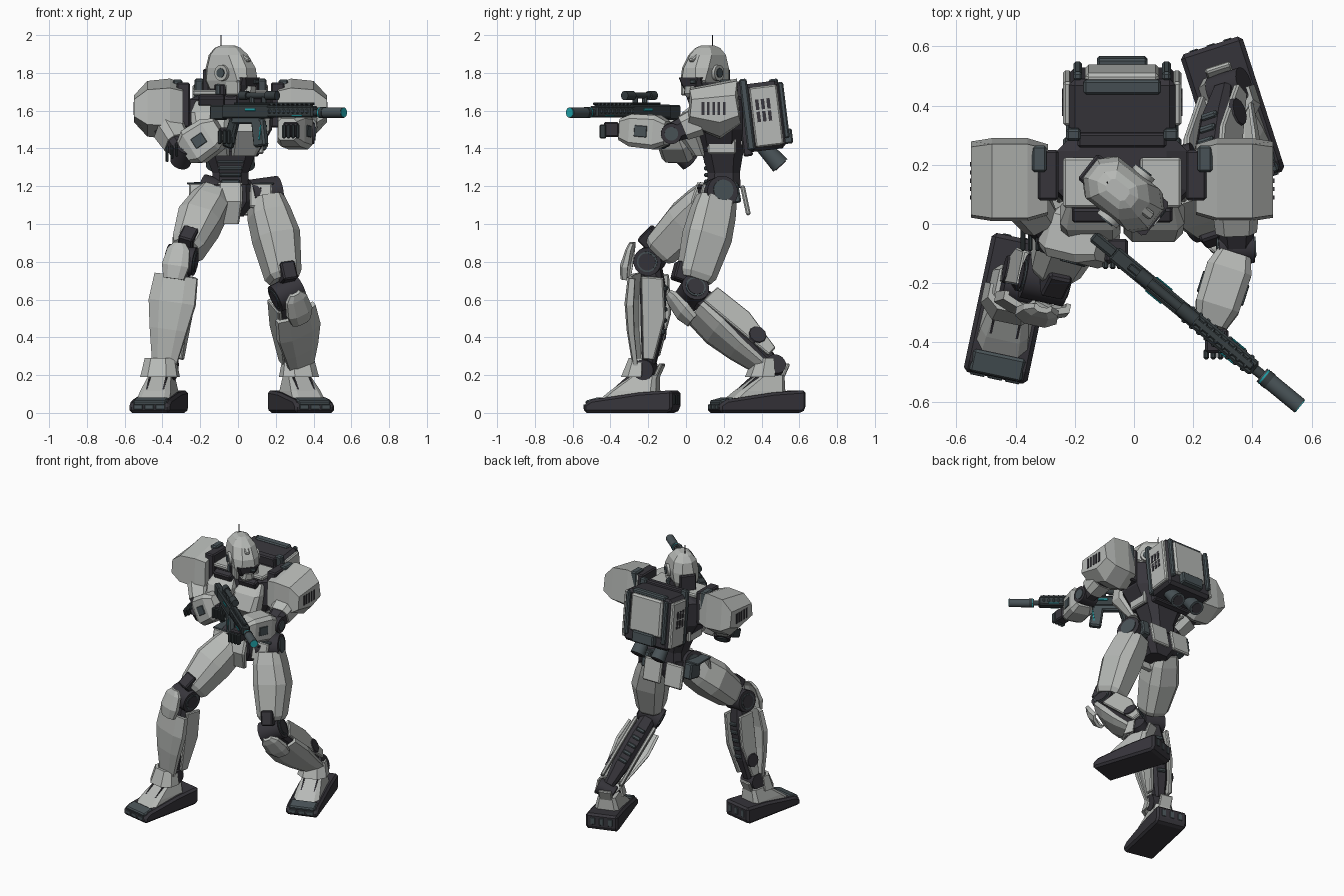
import bpy, bmesh
from math import radians, sin, cos
from mathutils import Vector as V, Matrix

if "Cube" in bpy.data.objects:
    bpy.data.objects.remove(bpy.data.objects["Cube"])


def material(name, r, g, b):
    m = bpy.data.materials.new(name)
    m.use_nodes = True
    m.diffuse_color = (r, g, b, 1)
    m.node_tree.nodes["Principled BSDF"].inputs["Base Color"].default_value = (r, g, b, 1)
    return m


LIGHT = material("light_armor", .47, .485, .467)
DARK = material("dark_frame", .038, .036, .044)
MID = material("slate_metal", .066, .086, .095)
GUN = material("gun_metal", .038, .049, .053)
CYAN = material("cyan_glow", .015, .38, .42)
ROUND = []
WORLD = Matrix()


def finish(name, bm, M, mat, bevel=0):
    bmesh.ops.recalc_face_normals(bm, faces=bm.faces)
    bm.transform(M)
    me = bpy.data.meshes.new(name)
    bm.to_mesh(me)
    bm.free()
    me.materials.append(mat)
    ob = bpy.data.objects.new(name, me)
    bpy.context.collection.objects.link(ob)
    if bevel:
        mod = ob.modifiers.new("bevel", "BEVEL")
        mod.width, mod.segments = bevel, 1
    return ob


def frame(lo, hi, fwd):
    """Local z runs lo to hi, local -y faces fwd."""
    z = (V(hi) - V(lo)).normalized()
    y = -(V(fwd) - z * z.dot(V(fwd))).normalized()
    M = Matrix((y.cross(z), y, z)).transposed().to_4x4()
    return Matrix.Translation(V(lo)) @ M


def loft(name, M, rings, mat, bevel=0):
    bm = bmesh.new()
    loops = [[bm.verts.new(p) for p in r] for r in rings]
    n = len(loops[0])
    for a, b in zip(loops, loops[1:]):
        for i in range(n):
            bm.faces.new((a[i], a[(i + 1) % n], b[(i + 1) % n], b[i]))
    bm.faces.new(loops[0])
    bm.faces.new(loops[-1])
    return finish(name, bm, M, mat, bevel)


def octo(w, d, z, y=0, x=0, c=.22):
    a, b, k = w / 2, d / 2, min(w, d) * c
    pts = [(-a + k, -b), (a - k, -b), (a, -b + k), (a, b - k),
           (a - k, b), (-a + k, b), (-a, b - k), (-a, -b + k)]
    return [(px + x, py + y, z) for px, py in pts]


def shell(w, yf, yb, z):
    """Open-backed armour cross-section."""
    h, m = w / 2, yf + (yb - yf) * .4
    out = [(-h, yb), (-h, m), (-h * .5, yf), (h * .5, yf), (h, m), (h, yb)]
    inner = [(x * .86, y + (0 if y == yb else .018)) for x, y in reversed(out)]
    return [(x, y, z) for x, y in out + inner]


def box(name, M, c, s, mat, tilt=0, bevel=.008):
    bm = bmesh.new()
    bmesh.ops.create_cube(bm, size=1)
    L = Matrix.Translation(c) @ Matrix.Rotation(radians(tilt), 4, "X") @ Matrix.Diagonal((*s, 1))
    return finish(name, bm, M @ L, mat, min(bevel, min(s) * .3))


def prism(name, M, profile, w, mat, bevel=.01):
    return loft(name, M, [[(x, y, z) for y, z in profile] for x in (-w / 2, w / 2)], mat, bevel)


def cyl(name, M, a, b, r, mat, r2=None, n=20):
    a, b = V(a), V(b)
    bm = bmesh.new()
    bmesh.ops.create_cone(bm, cap_ends=True, segments=n, radius1=r, radius2=r2 or r, depth=(b - a).length)
    T = Matrix.Translation((a + b) / 2) @ (b - a).to_track_quat("Z", "Y").to_matrix().to_4x4()
    ROUND.append(finish(name, bm, M @ T, mat))


def leg(side, hip, knee, ankle, foot, yaw):
    fwd = V((sin(radians(yaw)), -cos(radians(yaw)), 0))
    s = 1 if hip[0] > 0 else -1
    # Thigh
    T = frame(knee, hip, fwd)
    L = (V(hip) - V(knee)).length
    loft(side + "_thigh", T, [octo(.14, .16, .07), octo(.175, .195, .1), octo(.23, .24, L * .56, 0, s * .01),
                              octo(.205, .225, L * .8), octo(.165, .2, L - .03)], LIGHT)
    box(side + "_knee_link", T, (0, -.075, .09), (.08, .1, .1), DARK)
    cyl(side + "_hip_joint", T, (-.08, 0, L), (.08, 0, L), .085, DARK)
    cyl(side + "_hip_cap", T, (-.086, 0, L + .01), (.086, 0, L + .01), .055, MID)
    # Knee and shin
    S = frame(ankle, knee, fwd)
    L = (V(knee) - V(ankle)).length
    cyl(side + "_knee_joint", S, (-.075, 0, L), (.075, 0, L), .075, DARK)
    cyl(side + "_knee_ring", S, (-.08, 0, L), (.08, 0, L), .055, MID)
    cyl(side + "_knee_cap", S, (-.083, 0, L), (.083, 0, L), .046, DARK)
    loft(side + "_knee_pad", S, [shell(.11, -.15, -.11, L - .11), shell(.145, -.155, -.105, L - .04),
                                 shell(.12, -.13, -.095, L + .05), shell(.06, -.115, -.09, L + .085)], LIGHT)
    loft(side + "_shin_guard", S, [shell(.13, -.065, -.03, .02), shell(.2, -.1, -.05, L * .35),
                                   shell(.25, -.115, -.055, L * .6), shell(.23, -.105, -.055, L - .09)], LIGHT)
    loft(side + "_calf_core", S, [octo(.07, .07, .03, .02), octo(.11, .11, L * .3, .03),
                                  octo(.12, .13, L * .7, .025), octo(.1, .1, L - .03, .01)], DARK)
    for k in (-1, 1):
        rings = [[(k * (x + o), y, z) for y, z in ((.0, .06), (.06, .06), (.11, L * .5), (.09, L - .08), (-.03, L - .08))]
                 for x, o in ((.058, 0), (.082, 0))]
        loft(side + "_calf_plate", S, rings, LIGHT, .006)
    cyl(side + "_calf_port", S, (s * .075, .04, L * .3), (s * .088, .04, L * .3), .052, DARK, .046, 10)
    for i in range(5):
        box(side + "_calf_rib", S, (0, .09, L * (.35 + .1 * i)), (.06, .02, .025), MID)
    # Ankle and foot
    cyl(side + "_ankle_joint", S, (-.06, 0, 0), (.06, 0, 0), .055, DARK)
    F = frame(foot, V(foot) + V((0, 0, 1)), fwd)
    prism(side + "_sole", F, [(-.24, 0), (-.24, .045), (-.2, .07), (.06, .108), (.24, .12), (.24, .02), (.22, 0)],
          .22, DARK, .015)
    loft(side + "_foot_upper", F, [octo(.18, .3, .065, -.02, c=.15), octo(.165, .25, .115, .015, c=.15),
                                   octo(.12, .13, .2, .075, c=.15)], LIGHT)
    loft(side + "_ankle_guard", F, [shell(.2, -.05, .07, .19), shell(.16, -.01, .07, .29)], LIGHT)
    box(side + "_heel_guard", F, (0, .145, .22), (.09, .02, .09), LIGHT, -25)
    box(side + "_toe_cap", F, (0, -.195, .06), (.18, .08, .03), MID, 15)
    for k in (-.06, 0, .06):
        box(side + "_toe_vent", F, (k, -.241, .032), (.05, .008, .026), MID)
        box(side + "_heel_vent", F, (k, .24, .07), (.03, .008, .05), MID)
    for k in (-.045, .045):
        box(side + "_foot_seam", F, (k, -.05, .157), (.008, .14, .012), DARK, 41, 0)


leg("left", (.14, .17, 1.16), (.26, .03, .635), (.32, .46, .235), (.333, .375, 0), 18)
leg("right", (-.12, .16, 1.16), (-.3, -.19, .81), (-.385, -.215, .235), (-.42, -.285, 0), -12)

# Pelvis and waist, centred on the spine
B = Matrix.Translation((-.04, .17, 0))
loft("pelvis", B, [octo(.14, .14, 1.04), octo(.26, .2, 1.12), octo(.26, .22, 1.21)], DARK)
loft("waist", B, [octo(.2, .18, 1.19, .03), octo(.19, .17, 1.27, .03), octo(.3, .24, 1.42, .02)], DARK)
loft("crotch_plate", B, [octo(.09, .03, 1, -.09), octo(.13, .05, 1.12, -.12), octo(.13, .06, 1.22, -.08)], LIGHT)
for i in range(4):
    box("abdomen_rib", B, (0, -.06, 1.225 + .035 * i), (.1 + .015 * i, .03, .022), MID)
for k in (-1, 1):
    box("hip_skirt", B, (k * .16, -.085, 1.15), (.12, .025, .13), LIGHT, -15)
    for z in (1.12, 1.19):
        cyl("skirt_rivet", B, (k * .16, -.09, z), (k * .16, -.102 + (1.15 - z) * .25, z), .005, DARK, n=8)
    box("belt_plate", B, (k * .17, 0, 1.215), (.12, .15, .012), MID)
    box("hip_pouch", B, (k * .17, .06, 1.16), (.06, .11, .11), MID, 10)
    box("rear_skirt", B, (k * .085, .145, 1.125), (.14, .025, .16), LIGHT, 12)

# Chest
loft("chest_core", B, [octo(.3, .22, 1.38, .01), octo(.44, .26, 1.5), octo(.44, .24, 1.66, .01),
                       octo(.3, .2, 1.69, .02)], DARK)
for k in (-1, 1):
    loft("chest_plate", B, [octo(.13, .06, 1.36, -.1, k * .07), octo(.2, .13, 1.49, -.165, k * .105),
                            octo(.2, .1, 1.59, -.14, k * .11), octo(.15, .05, 1.65, -.09, k * .11)], LIGHT)
    box("shoulder_strap", B, (k * .13, -.03, 1.695), (.14, .17, .03), LIGHT)
    box("collar_side", B, (k * .065, -.06, 1.71), (.03, .14, .06), MID)
    box("collar_front", B, (k * .1, -.135, 1.655), (.14, .05, .05), DARK, 20)
    box("side_rib_armor", B, (k * .16, .02, 1.42), (.03, .15, .1), LIGHT)
cyl("neck", B, (0, -.03, 1.64), (0, -.04, 1.74), .065, DARK)

# Head, turned along the rifle
H = frame((-.035, .1, 1.66), (-.035, .1, 2), (.77, -.6, 0))
loft("helmet", H, [octo(.135, .18, .055, .03), octo(.165, .28, .1), octo(.178, .275, .165, .005, c=.28),
                   octo(.155, .215, .235, .02, c=.3), octo(.1, .145, .272, .025, c=.3),
                   octo(.05, .08, .284, .025)], LIGHT)
loft("visor", H, [octo(.1, .1, .045, -.075), octo(.13, .09, .075, -.09), octo(.145, .05, .115, -.118)], DARK)
loft("face_mask", H, [octo(.06, .07, 0, -.085), octo(.085, .09, .03, -.1), octo(.06, .09, .07, -.102)], LIGHT)
box("helmet_crest", H, (0, -.07, .235), (.03, .12, .02), LIGHT, 32)
box("helmet_rear_unit", H, (0, .13, .1), (.11, .05, .12), DARK)
box("eye_sensor", H, (.03, -.142, .093), (.035, .012, .022), MID)
for k in (-1, 1):
    cyl("ear_disc", H, (k * .075, -.01, .14), (k * .105, -.01, .14), .042, LIGHT)
    cyl("ear_hub", H, (k * .09, -.01, .14), (k * .11, -.01, .14), .025, MID)
    box("cheek_guard", H, (k * .068, -.065, .06), (.025, .09, .08), LIGHT)
    box("jaw_hinge", H, (k * .07, .02, .05), (.02, .07, .06), DARK)
cyl("antenna", WORLD, (-.09, .14, 1.9), (-.09, .14, 2), .004, DARK, .002, 8)

# Shoulders: five-sided pads whose height tapers outward
PAD = [(.02, 1.72), (.27, 1.77), (.29, 1.53), (.18, 1.45), (.01, 1.52)]
for k, side in ((1, "left"), (-1, "right")):
    rings = [[(-.04 + k * off, .15 + (y - .15) * fy, 1.61 + (z - 1.61) * fz) for y, z in PAD]
             for off, fy, fz in ((.25, .85, .85), (.32, 1, 1), (.44, 1, .92), (.51, .92, .45))]
    loft(side + "_shoulder_pad", WORLD, rings, LIGHT)
    box(side + "_shoulder_mount", WORLD, (-.04 + k * .25, .165, 1.63), (.07, .17, .24), DARK)
    box(side + "_shoulder_block", WORLD, (-.04 + k * .28, .22, 1.7), (.05, .09, .13), MID)
    for i in range(5):
        box(side + "_pad_vent", WORLD, (-.04 + k * .51, .09 + .028 * i, 1.612), (.008, .014, .07), DARK, 0, 0)


def arm(side, shoulder, elbow, wrist, hand, size):
    U = frame(elbow, shoulder, (0, -1, -1))
    L = (V(shoulder) - V(elbow)).length
    loft(side + "_upper_arm", U, [octo(.1, .1, 0), octo(.13, .13, L * .5), octo(.12, .12, L)], DARK)
    loft(side + "_bicep_armor", U, [octo(.14, .13, L * .3), octo(.16, .15, L * .7)], LIGHT)
    cyl(side + "_elbow", U, (-.06, 0, 0), (.06, 0, 0), .055, DARK)
    cyl(side + "_elbow_cap", U, (-.066, 0, 0), (.066, 0, 0), .036, MID)
    A = frame(elbow, wrist, (0, 0, 1))
    L = (V(wrist) - V(elbow)).length
    loft(side + "_forearm", A, [octo(w * size, d * size, L * t, c=.15) for w, d, t in
                                ((.11, .12, .08), (.15, .175, .3), (.145, .165, .8), (.1, .11, 1.05))], LIGHT)
    for k in (-1, 1):
        box(side + "_forearm_panel", A, (k * .075 * size, 0, L * .55), (.008, .06, .07), MID)
    box(side + "_palm", WORLD, hand, (.08, .08, .08), DARK)
    for i in range(4):
        box(side + "_finger", WORLD, V(hand) + V((-.036 + .024 * i, -.045, -.01)), (.02, .035, .075), GUN)


arm("left", (.34, .13, 1.57), (.345, -.08, 1.48), (.265, -.33, 1.5), (.28, -.395, 1.5), 1.04)
arm("right", (-.4, .13, 1.56), (-.29, -.02, 1.37), (-.1, -.07, 1.5), (-.06, -.09, 1.47), 1.15)
for i in range(3):
    box("right_elbow_spike", WORLD, (-.375 + .025 * i, -.04, 1.37 + .015 * i), (.016, .09, .06), GUN, 20)

# Rifle: local -y runs from butt to muzzle
G = frame((-.14, -.04, 1.595), (-.14, -.04, 2), (.7, -.575, 0))
box("rifle_stock", G, (0, -.05, -.005), (.04, .1, .08), GUN)
box("rifle_receiver", G, (0, -.25, 0), (.055, .32, .075), GUN)
box("rifle_lower", G, (0, -.25, -.045), (.045, .2, .04), MID)
box("rifle_handguard", G, (0, -.55, 0), (.056, .32, .06), GUN)
box("rifle_rail", G, (0, -.43, .042), (.025, .54, .014), GUN)
for i in range(9):
    box("handguard_slot", G, (0, -.42 - .032 * i, .002), (.066, .018, .026), MID)
    box("handguard_rib", G, (0, -.42 - .032 * i, .038), (.036, .016, .022), MID)
cyl("rifle_barrel", G, (0, -.68, -.005), (0, -.76, -.005), .017, GUN)
cyl("suppressor", G, (0, -.74, -.005), (0, -.905, -.005), .028, MID)
cyl("suppressor_collar", G, (0, -.755, -.005), (0, -.775, -.005), .03, GUN)
cyl("suppressor_ring", G, (0, -.747, -.005), (0, -.753, -.005), .0295, CYAN)
cyl("muzzle_light", G, (0, -.9, -.005), (0, -.908, -.005), .025, CYAN)
prism("magazine", G, [(-.28, -.04), (-.36, -.04), (-.38, -.18), (-.3, -.19)], .045, MID)
prism("pistol_grip", G, [(-.13, -.04), (-.19, -.04), (-.14, -.2), (-.08, -.18)], .04, GUN)
cyl("scope_tube", G, (0, -.2, .085), (0, -.44, .085), .016, GUN)
for a, b in ((.2, .25), (.38, .45)):
    cyl("scope_bell", G, (0, -a, .085), (0, -b, .085), .024, GUN)
for y in (.28, .36):
    box("scope_mount", G, (0, -y, .062), (.03, .025, .04), MID)
for k in (-1, 1):
    box("receiver_light", G, (k * .029, -.29, .01), (.006, .07, .014), CYAN)
    box("magazine_light", G, (k * .0235, -.35, -.11), (.004, .008, .08), CYAN, 8)
    box("handguard_light", G, (k * .031, -.61, -.021), (.006, .07, .008), CYAN)

# Backpack, leaning forward at the top
P = Matrix.Translation((-.04, .41, 1.57)) @ Matrix.Rotation(radians(7), 4, "X")
box("backpack_core", P, (0, 0, 0), (.36, .2, .36), DARK, 0, .02)
box("backpack_harness", P, (0, -.105, 0), (.3, .05, .4), DARK)
box("backpack_rear_panel", P, (0, .1, .035), (.25, .04, .26), LIGHT, 0, .02)
box("backpack_top_hatch", P, (0, .075, .175), (.26, .05, .03), MID)
box("backpack_lower_box", P, (0, .115, -.12), (.17, .05, .08), MID)
for k in (-1, 1):
    box("backpack_side_panel", P, (k * .185, .015, 0), (.03, .15, .32), LIGHT)
    box("backpack_corner_post", P, (k * .165, -.085, .02), (.05, .04, .38), MID)
    box("backpack_rear_rail", P, (k * .15, .11, .02), (.03, .03, .3), MID)
    for i in range(3):
        for z in (0, .065):
            box("side_vent", P, (k * .199, -.025 + .03 * i, z), (.008, .018, .055), DARK, 0, 0)
    cyl("thruster", WORLD, (-.04 + k * .08, .4, 1.42), (-.04 + k * .08, .5, 1.31), .04, MID, .05)
    cyl("thruster_bore", WORLD, (-.04 + k * .08, .49, 1.321), (-.04 + k * .08, .503, 1.307), .036, DARK)

# Smooth the round parts while keeping rims sharp
bpy.ops.object.select_all(action="DESELECT")
for ob in ROUND:
    ob.select_set(True)
bpy.context.view_layer.objects.active = ROUND[0]
bpy.ops.object.shade_smooth_by_angle()
